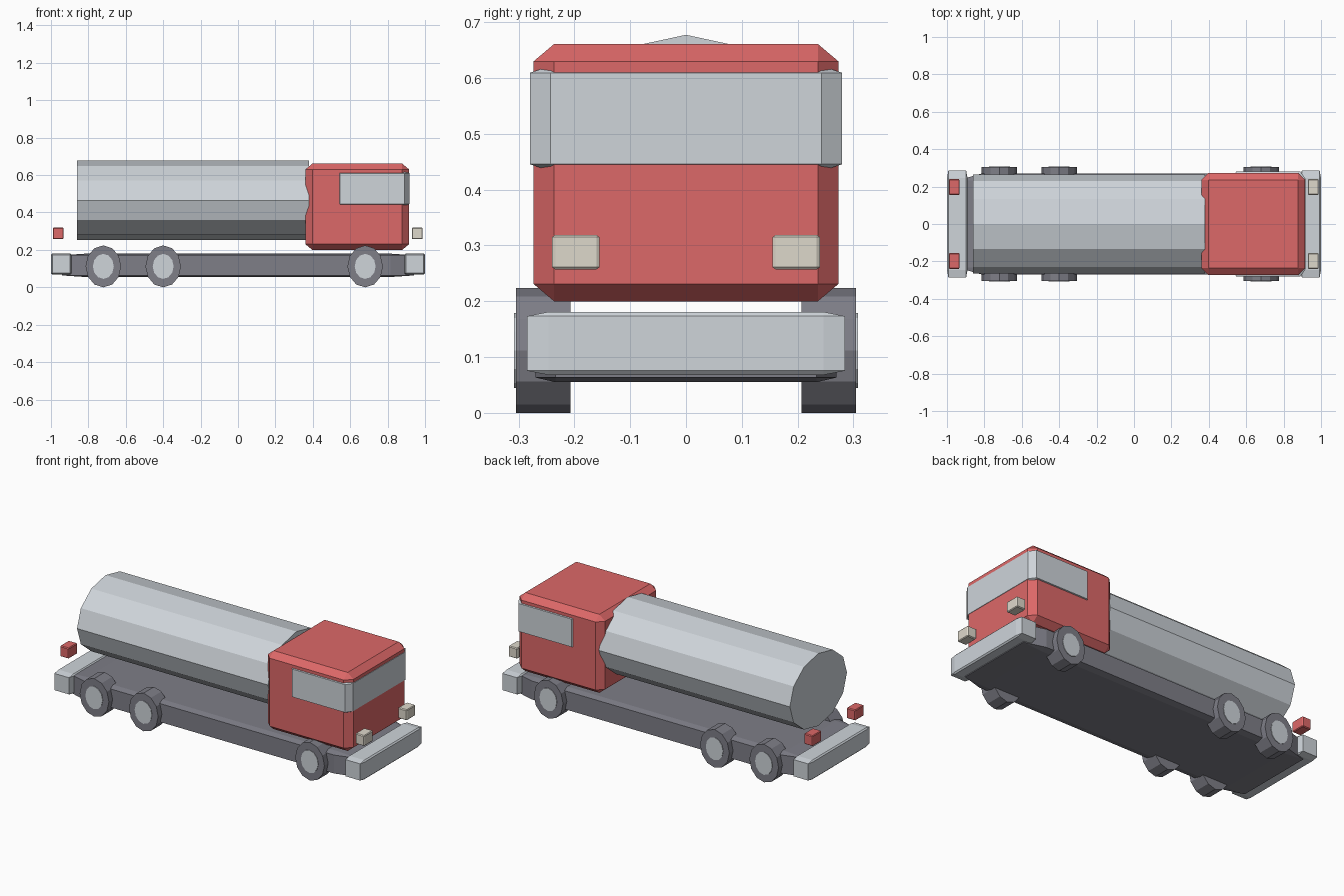
import bpy, bmesh
from math import pi
from mathutils import Matrix, Vector

cube = bpy.data.objects.get("Cube")
if cube:
    bpy.data.objects.remove(cube, do_unlink=True)


def material(name, rgb):
    m = bpy.data.materials.new(name)
    m.use_nodes = True
    m.diffuse_color = (*rgb, 1)
    m.node_tree.nodes["Principled BSDF"].inputs["Base Color"].default_value = (*rgb, 1)
    return m


RED = material("red paint", (0.72, 0.138, 0.138))
SILVER = material("silver grey", (0.62, 0.66, 0.70))
DARK = material("dark grey", (0.21, 0.21, 0.245))
CREAM = material("cream lamp", (0.73, 0.69, 0.60))


def finish(name, bm, mat):
    bmesh.ops.recalc_face_normals(bm, faces=bm.faces)
    mesh = bpy.data.meshes.new(name)
    bm.to_mesh(mesh)
    bm.free()
    mesh.materials.append(mat)
    ob = bpy.data.objects.new(name, mesh)
    bpy.context.collection.objects.link(ob)
    return ob


def box(name, x, y, z, mat):
    """Chamfered unit cube stretched to the given ranges."""
    lo, hi = Vector((x[0], y[0], z[0])), Vector((x[1], y[1], z[1]))
    bm = bmesh.new()
    bmesh.ops.create_cube(bm, size=1)
    bmesh.ops.bevel(bm, geom=bm.edges[:], offset=0.067, segments=1,
                    affect='EDGES', profile=0.5)
    bmesh.ops.scale(bm, vec=hi - lo, verts=bm.verts)
    bmesh.ops.translate(bm, vec=(lo + hi) / 2, verts=bm.verts)
    return finish(name, bm, mat)


def cylinder(name, centre, size, axis, mat):
    """Twelve-sided cylinder along x or y, stretched to size."""
    bm = bmesh.new()
    bmesh.ops.create_cone(bm, cap_ends=True, segments=12, radius1=0.5, radius2=0.5, depth=1)
    turn = Matrix.Rotation(pi / 2, 4, 'Y' if axis == 'x' else 'X')
    bmesh.ops.transform(bm, matrix=turn, verts=bm.verts)
    bmesh.ops.scale(bm, vec=size, verts=bm.verts)
    bmesh.ops.translate(bm, vec=centre, verts=bm.verts)
    return finish(name, bm, mat)


# Body
box("chassis", (-0.94, 0.94), (-0.27, 0.27), (0.055, 0.18), DARK)
box("cab", (0.36, 0.915), (-0.273, 0.273), (0.2, 0.661), RED)
box("cab_windows", (0.52, 0.917), (-0.28, 0.28), (0.433, 0.622), SILVER)
cylinder("tank", (-0.24, 0, 0.465), (1.24, 0.53, 0.425), 'x', SILVER)

# Bumpers
for name, x in (("front_bumper", (0.89, 1.0)), ("rear_bumper", (-1.0, -0.89))):
    box(name, x, (-0.285, 0.285), (0.068, 0.181), SILVER)

# Lamps and wheels on both sides
for side, s in (("left", 1), ("right", -1)):
    y = sorted((s * 0.155, s * 0.24))
    box(side + "_headlight", (0.93, 0.987), y, (0.257, 0.319), CREAM)
    box(side + "_tail_light", (-0.99, -0.933), y, (0.257, 0.319), RED)
    for place, x in (("front", 0.68), ("middle", -0.4), ("rear", -0.72)):
        cylinder(f"{side}_{place}_wheel", (x, s * 0.256, 0.112), (0.19, 0.098, 0.224), 'y', DARK)
        cylinder(f"{side}_{place}_hub", (x, s * 0.29, 0.112), (0.112, 0.036, 0.134), 'y', SILVER)
